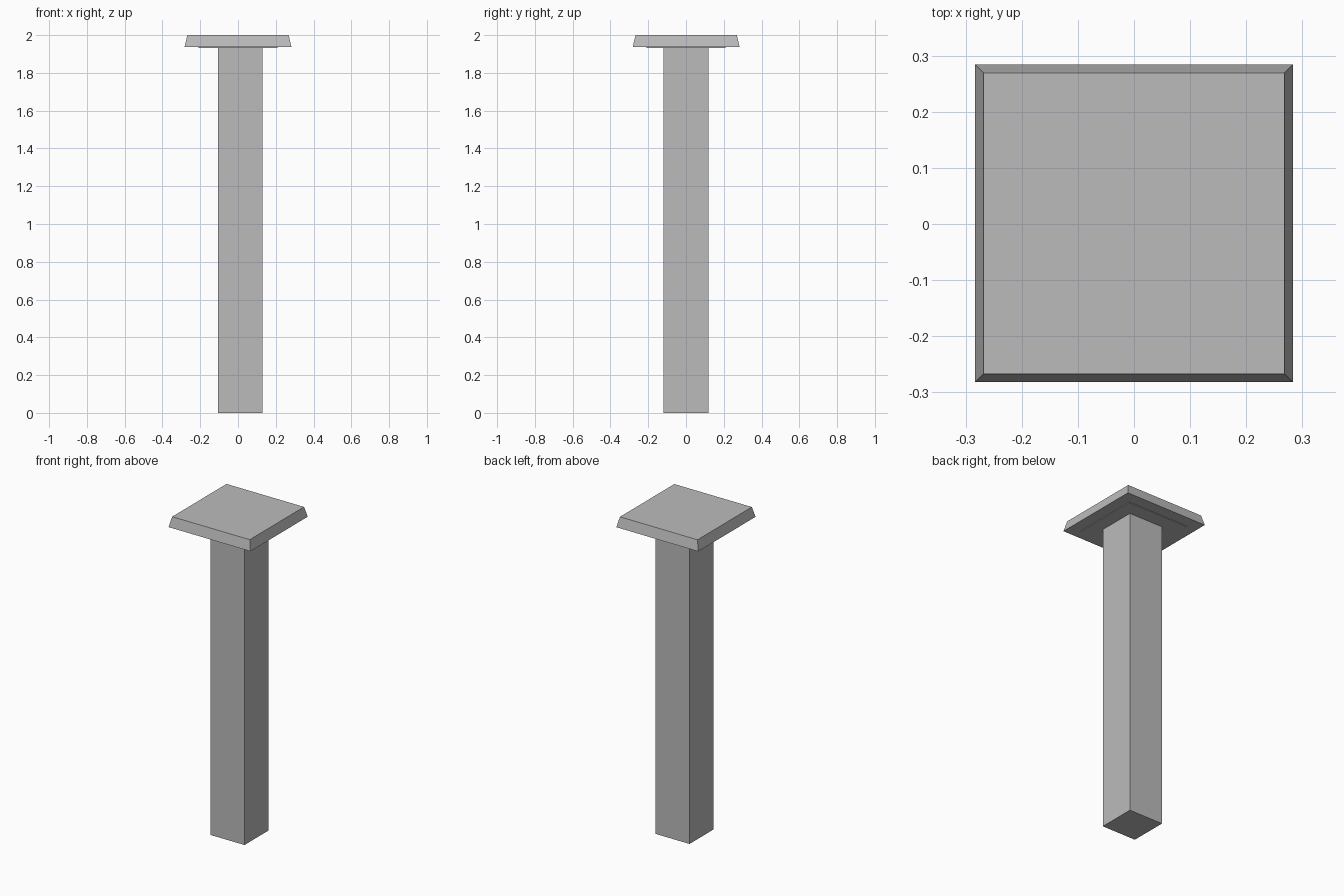
import bpy, bmesh

if "Cube" in bpy.data.objects:
    bpy.data.objects.remove(bpy.data.objects["Cube"])

grey = bpy.data.materials.new("plain grey")
grey.diffuse_color = (0.5, 0.5, 0.5, 1)
grey.use_nodes = True
grey.node_tree.nodes["Principled BSDF"].inputs["Base Color"].default_value = grey.diffuse_color


def frustum(name, cx, cy, z0, z1, bottom, top):
    """Square block with half-widths (x, y) at the bottom and top."""
    bm = bmesh.new()
    bmesh.ops.create_cube(bm, size=2)
    for v in bm.verts:
        hx, hy = top if v.co.z > 0 else bottom
        v.co = (cx + v.co.x * hx, cy + v.co.y * hy, z1 if v.co.z > 0 else z0)
    me = bpy.data.meshes.new(name)
    bm.to_mesh(me)
    bm.free()
    me.materials.append(grey)
    ob = bpy.data.objects.new(name, me)
    bpy.context.collection.objects.link(ob)
    return ob


# Square post, slightly off centre in x
frustum("post", 0.011, -0.001, 0, 1.937, (0.118, 0.119), (0.118, 0.119))
# Tapered cap slab
frustum("cap", 0, 0.001, 1.937, 2.0, (0.283, 0.283), (0.268, 0.268))
# Thin plate under the cap
frustum("cap_underplate", 0, 0, 1.933, 1.938, (0.21, 0.21), (0.21, 0.21))
